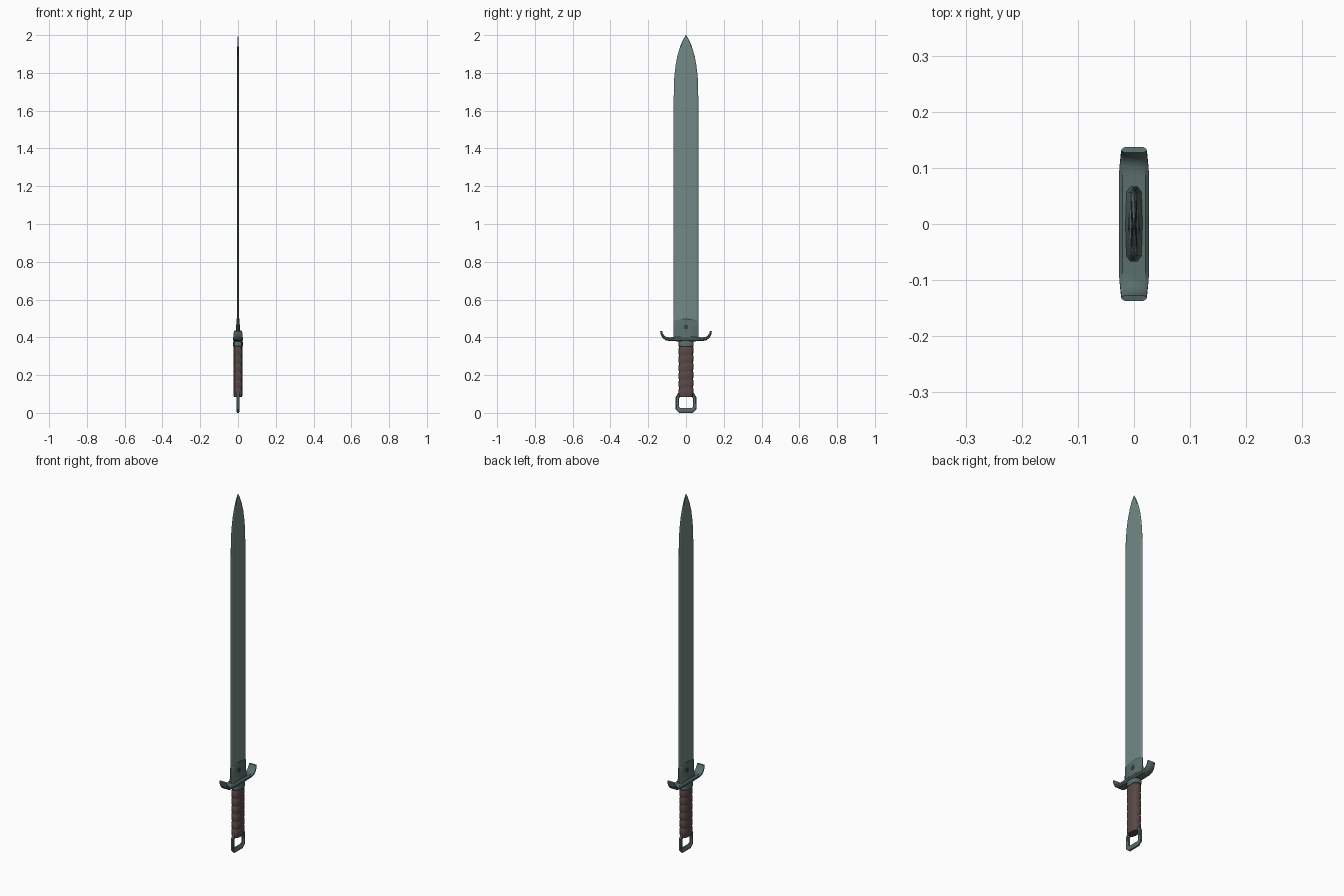
import bpy, bmesh, math
from mathutils import Vector

if "Cube" in bpy.data.objects:
    bpy.data.objects.remove(bpy.data.objects["Cube"])


def material(name, rgb):
    m = bpy.data.materials.new(name)
    m.diffuse_color = (*rgb, 1)
    m.use_nodes = True
    m.node_tree.nodes["Principled BSDF"].inputs["Base Color"].default_value = m.diffuse_color
    return m


STEEL = material("steel", (0.17, 0.25, 0.235))
DARK = material("dark_steel", (0.10, 0.155, 0.145))
RIVET = material("rivet_metal", (0.04, 0.06, 0.055))
LEATHER = material("leather", (0.10, 0.067, 0.062))


def loft(name, rings, mat, closed=False, angle=30):
    """Skin a list of equal-length point rings; cap the ends unless closed."""
    bm = bmesh.new()
    vs = [[bm.verts.new(p) for p in r] for r in rings]
    n = len(rings[0])
    for i in range(len(vs) if closed else len(vs) - 1):
        a, b = vs[i], vs[(i + 1) % len(vs)]
        for j in range(n):
            k = (j + 1) % n
            bm.faces.new((a[j], a[k], b[k], b[j]))
    if not closed:
        bm.faces.new(vs[0][::-1])
        bm.faces.new(vs[-1])
    bmesh.ops.recalc_face_normals(bm, faces=bm.faces)
    me = bpy.data.meshes.new(name)
    bm.to_mesh(me)
    bm.free()
    ob = bpy.data.objects.new(name, me)
    bpy.context.collection.objects.link(ob)
    me.materials.append(mat)
    bpy.context.view_layer.objects.active = ob
    ob.select_set(True)
    bpy.ops.object.shade_smooth_by_angle(angle=math.radians(angle))
    ob.select_set(False)
    return ob


def flat_ring(z, w, t, bevel, edge=0.0, drop=0.0):
    """Flat blade-like section: half width w, half thickness t, bevelled edges."""
    a = w * (1 - bevel)
    pts = [(t, 0), (t * .85, a), (edge, w), (-edge, w), (-t * .85, a),
           (-t, 0), (-t * .85, -a), (-edge, -w), (edge, -w), (t * .85, -a)]
    return [(x, y, z - drop * abs(y) / w) for x, y in pts]


def oval(z, rx, ry, n=16, tilt=0.0):
    """Rounded-rectangle-like oval section."""
    out = []
    for i in range(n):
        a = 2 * math.pi * (i + .5) / n
        c, s = math.cos(a), math.sin(a)
        x = rx * math.copysign(abs(c) ** .7, c)
        y = ry * math.copysign(abs(s) ** .7, s)
        out.append((x, y, z + tilt * y / ry))
    return out


# blade with sharpened edges and a rounded point
stations = [(.42, .066, .006), (1.0, .066, .006), (1.64, .066, .0055), (1.78, .062, .005),
            (1.84, .055, .005), (1.89, .046, .0045), (1.94, .031, .004),
            (1.975, .016, .003), (2.0, .001, .0005)]
loft("blade", [flat_ring(z, w, t, .15, .0004) for z, w, t in stations], STEEL, angle=8)

# blade collar above the guard, slightly peaked
loft("blade_collar", [flat_ring(z, .067, t, .15, e, d) for z, t, e, d in
                      [(.385, .019, .008, 0), (.41, .014, .005, 0), (.44, .010, .003, 0),
                       (.497, .008, .002, .012), (.499, .006, .001, .012)]], DARK)

# collar rivet through both faces
bpy.ops.mesh.primitive_cylinder_add(vertices=12, radius=.012, depth=.022,
                                    location=(0, 0, .455), rotation=(0, math.pi / 2, 0))
rivet = bpy.context.object
rivet.name = "rivet"
rivet.data.materials.append(RIVET)

# crossguard: bar swept across y with upturned ends
half = [(0, .391, .027, .013), (.04, .391, .027, .012), (.085, .390, .027, .010),
        (.105, .393, .0255, .009), (.119, .402, .024, .0075),
        (.128, .417, .023, .006), (.132, .434, .022, .005)]
path = [(-y, z, w, h) for y, z, w, h in half[:0:-1]] + half
rings = []
for i, (y, z, w, h) in enumerate(path):
    p, q = path[max(i - 1, 0)], path[min(i + 1, len(path) - 1)]
    d = Vector((0, q[0] - p[0], q[1] - p[1])).normalized()
    nrm = Vector((0, -d.z, d.y))
    c = Vector((0, y, z))
    rings.append([c + Vector((w * u, 0, 0)) + nrm * h * v for u, v in
                  [(-1, -.4), (-.75, -1), (.75, -1), (1, -.4),
                   (1, .4), (.75, 1), (-.75, 1), (-1, .4)]])
loft("crossguard", rings, DARK, angle=40)

# ferrule beneath the guard
loft("ferrule", [oval(z, x, y) for z, x, y in
                 [(.352, .024, .039), (.355, .026, .041), (.372, .026, .041), (.385, .024, .037)]],
     DARK)

# leather grip with slanted wrapping
rings = [oval(.085, .022, .037)]
wraps = 6
step = (.352 - .092) / wraps
for i in range(wraps):
    z = .09 + i * step
    for f, k in [(.06, .94), (.2, 1), (.8, 1), (.94, .94)]:
        rings.append(oval(z + f * step, .0245 * k, .040 * k, tilt=.003))
rings.append(oval(.358, .022, .037))
loft("grip", rings, LEATHER, angle=25)

# pommel ring: eight-cornered loop with chamfered section
outer = [(.036, .003), (.055, .018), (.055, .084), (.040, .107)]
inner = [(.030, .026), (.036, .032), (.036, .078), (.029, .087)]
outer += [(-y, z) for y, z in outer[::-1]]
inner += [(-y, z) for y, z in inner[::-1]]
rings = []
for o, i in zip(outer, inner):
    a, b = Vector((0, *o)), Vector((0, *i))
    if o[1] < .01:
        a.z = 0
    rings.append([a.lerp(b, f) + Vector((x, 0, 0)) for f, x in
                  [(0, -.004), (0, .004), (.25, .008), (.75, .008),
                   (1, .004), (1, -.004), (.75, -.008), (.25, -.008)]])
loft("pommel_ring", rings, DARK, closed=True)
